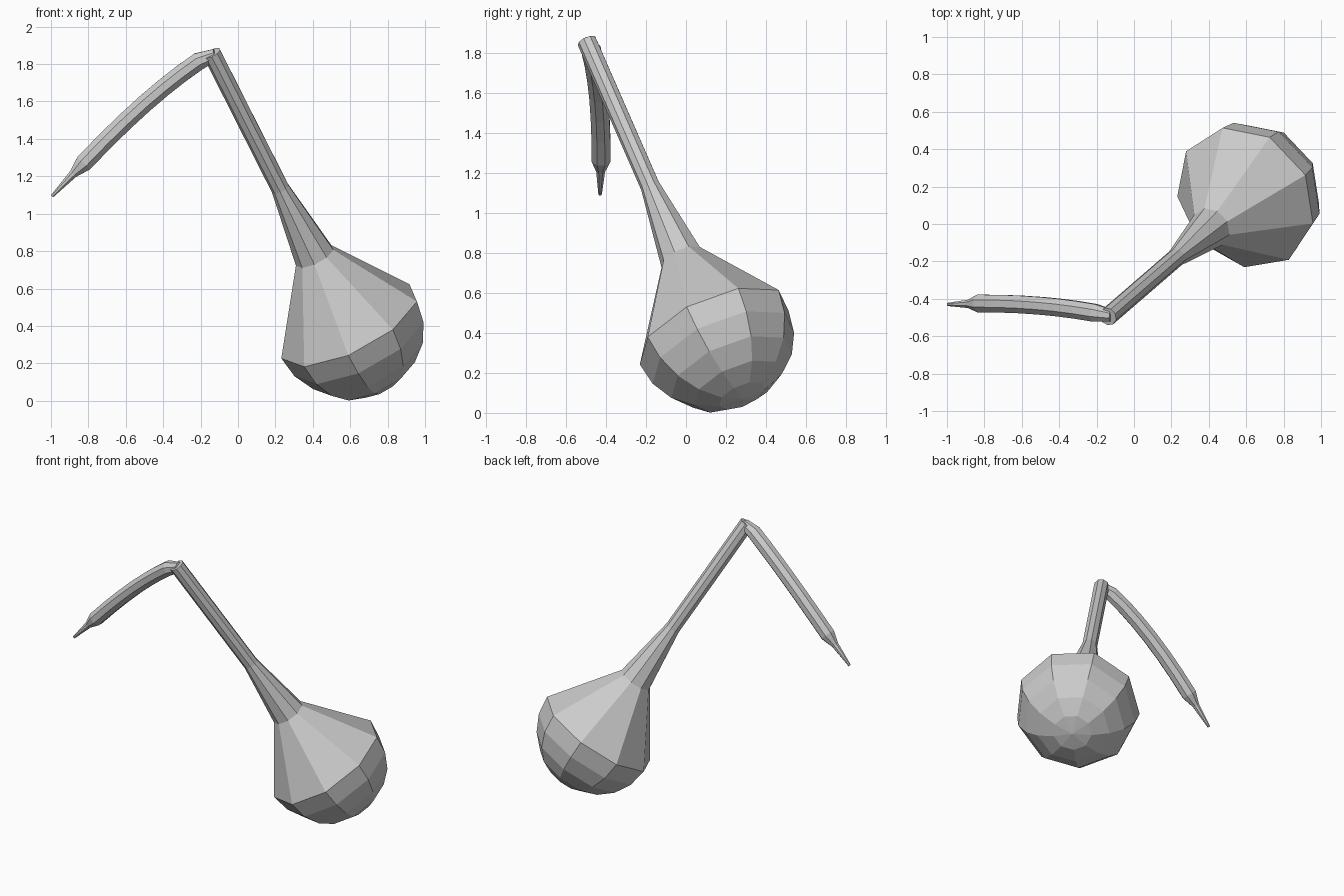
import bpy, bmesh, math
from mathutils import Vector

cube = bpy.data.objects.get("Cube")
if cube:
    bpy.data.objects.remove(cube, do_unlink=True)

grey = bpy.data.materials.new("plain_grey")
grey.use_nodes = True
colour = (0.6, 0.6, 0.6, 1)
grey.diffuse_color = colour
grey.node_tree.nodes["Principled BSDF"].inputs["Base Color"].default_value = colour


def loft(name, stations, sides, ref, turn=0.0):
    """Skin flat-sided rings along (centre, radius) stations; ref fixes the first corner."""
    bm = bmesh.new()
    rings = []
    last = len(stations) - 1
    for i, (centre, radius) in enumerate(stations):
        tangent = (stations[min(i + 1, last)][0] - stations[max(i - 1, 0)][0]).normalized()
        u = (ref - tangent * ref.dot(tangent)).normalized()
        v = tangent.cross(u)
        angles = [turn + math.tau * k / sides for k in range(sides)]
        rings.append([bm.verts.new(centre + (u * math.cos(a) + v * math.sin(a)) * radius)
                      for a in angles])
    for a, b in zip(rings, rings[1:]):
        for k in range(sides):
            n = (k + 1) % sides
            bm.faces.new((a[k], a[n], b[n], b[k]))
    bm.faces.new(rings[0])
    bm.faces.new(rings[-1])
    bmesh.ops.remove_doubles(bm, verts=bm.verts, dist=0.0005)
    bmesh.ops.recalc_face_normals(bm, faces=bm.faces)
    mesh = bpy.data.meshes.new(name)
    bm.to_mesh(mesh)
    bm.free()
    mesh.materials.append(grey)
    bpy.context.collection.objects.link(bpy.data.objects.new(name, mesh))


# Flask: straight neck, flared shoulder, cone and half-sphere base on a tilted axis
axis = Vector((0.42, 0.363, -0.83)).normalized()
belly = Vector((0.595, 0.14, 0.407))
belly_radius = 0.406
profile = [(-1.747, 0.05), (-0.875, 0.05), (-0.44, 0.112)]
for i in range(6):
    a = math.radians(18 * i)
    profile.append((belly_radius * math.sin(a), belly_radius * math.cos(a)))
loft("flask", [(belly + axis * t, r) for t, r in profile], 9, Vector((-0.36, 0.01, -0.185)))

# Handle: short joint at the neck, arched rod, then a pointed end
start = Vector((-0.21, -0.475, 1.815))
end = Vector((-0.825, -0.425, 1.27))
control = Vector((-0.485, -0.424, 1.63))
handle = [(Vector((-0.12, -0.49, 1.85)), 0.035)]
for i in range(7):
    t = i / 6
    handle.append((start * (1 - t) ** 2 + control * 2 * t * (1 - t) + end * t * t, 0.051))
handle += [(Vector((-0.882, -0.427, 1.212)), 0.024), (Vector((-0.995, -0.43, 1.093)), 0.009)]
loft("handle", handle, 8, Vector((0, 1, 0)), math.pi / 8)
